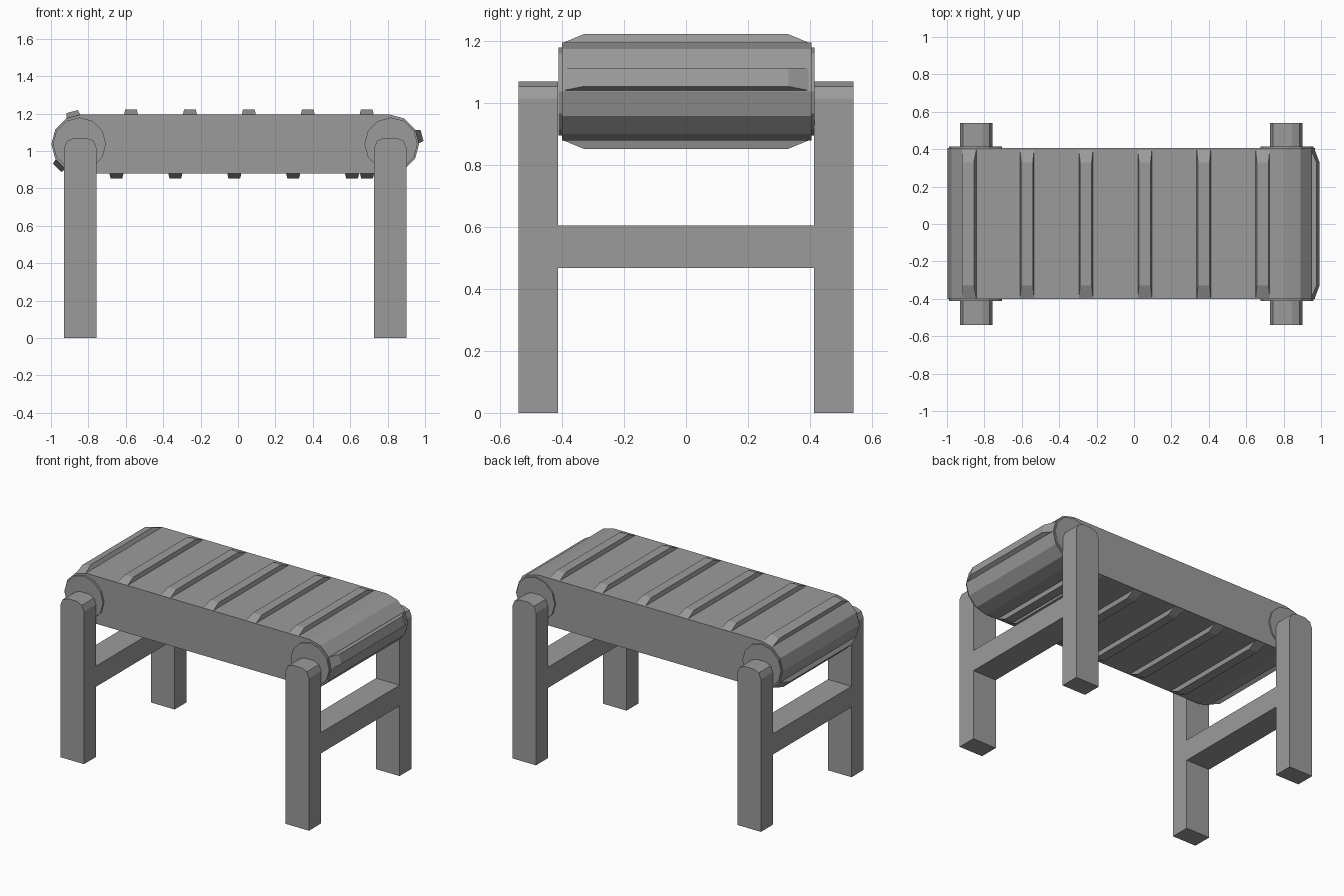
import bpy, bmesh
from math import cos, sin, radians
from mathutils import Matrix, Vector

if "Cube" in bpy.data.objects:
    bpy.data.objects.remove(bpy.data.objects["Cube"], do_unlink=True)

grey = bpy.data.materials.new("plain grey")
grey.use_nodes = True
grey.diffuse_color = (0.33, 0.33, 0.33, 1)
grey.node_tree.nodes["Principled BSDF"].inputs["Base Color"].default_value = (0.33, 0.33, 0.33, 1)

AXIS_Z, RADIUS = 1.037, 0.158
LEFT_X, RIGHT_X = -0.84, 0.81


def finish(name, bm):
    bmesh.ops.recalc_face_normals(bm, faces=bm.faces)
    mesh = bpy.data.meshes.new(name)
    bm.to_mesh(mesh)
    bm.free()
    mesh.materials.append(grey)
    obj = bpy.data.objects.new(name, mesh)
    bpy.context.collection.objects.link(obj)
    return obj


def extrude_profile(name, points, y0, y1):
    """Extrude an x-z outline along y."""
    bm = bmesh.new()
    face = bm.faces.new([bm.verts.new((x, y0, z)) for x, z in points])
    ext = bmesh.ops.extrude_face_region(bm, geom=[face])
    bmesh.ops.translate(bm, vec=(0, y1 - y0, 0),
                        verts=[v for v in ext["geom"] if isinstance(v, bmesh.types.BMVert)])
    return finish(name, bm)


def arc(cx, cz, r, start, end, steps):
    angles = [radians(start + (end - start) * i / steps) for i in range(steps + 1)]
    return [(cx + r * cos(a), cz + r * sin(a)) for a in angles]


def cleat(name, x, z, angle):
    """Tapered bar lying on the belt, its top facing the given x-z angle."""
    bm = bmesh.new()
    bmesh.ops.create_cube(bm, size=1)
    for v in bm.verts:
        top = v.co.z > 0
        v.co = Vector((v.co.x * (0.062 if top else 0.076),
                       v.co.y * (0.66 if top else 0.8),
                       0.027 if top else -0.002))
    turn = Matrix.Rotation(radians(90 - angle), 4, "Y")
    bm.transform(Matrix.Translation((x, 0, z)) @ turn)
    return finish(name, bm)


# Belt loop with faceted ends
outline = arc(RIGHT_X, AXIS_Z, RADIUS, -90, 90, 6) + arc(LEFT_X, AXIS_Z, RADIUS, 90, 270, 6)
extrude_profile("belt", outline, -0.4, 0.405)

# Cleats on the top and bottom runs
for i in range(5):
    cleat(f"top_cleat_{i}", -0.572 + 0.315 * i, AXIS_Z + RADIUS, 90)
    cleat(f"bottom_cleat_{i}", -0.65 + 0.315 * i, AXIS_Z - RADIUS, -90)
cleat("bottom_cleat_end", 0.69, AXIS_Z - RADIUS, -90)

# Cleats on the facets of the rounded ends
apothem = RADIUS * cos(radians(15))
for name, cx, angle in (("upper_end_cleat", LEFT_X, 105),
                        ("lower_end_cleat", LEFT_X, 225),
                        ("front_end_cleat", RIGHT_X, 15)):
    a = radians(angle)
    cleat(name, cx + apothem * cos(a), AXIS_Z + apothem * sin(a), angle)

# Hubs, legs and crossbars at both ends
for end, hub_x, leg_x in (("right", -0.848, -0.843), ("left", 0.818, 0.814)):
    extrude_profile(f"{end}_hub", arc(hub_x, AXIS_Z, 0.142, 0, 330, 11), -0.412, 0.415)
    half, r, top = 0.087, 0.055, 1.07
    leg = ([(leg_x - half, 0), (leg_x + half, 0)]
           + arc(leg_x + half - r, top - r, r, 0, 90, 2)
           + arc(leg_x - half + r, top - r, r, 90, 180, 2))
    extrude_profile(f"{end}_front_leg", leg, -0.54, -0.413)
    extrude_profile(f"{end}_back_leg", leg, 0.413, 0.54)
    bar = [(leg_x + sx * half, z) for sx, z in ((-1, 0.467), (1, 0.467), (1, 0.605), (-1, 0.605))]
    extrude_profile(f"{end}_crossbar", bar, -0.413, 0.413)
